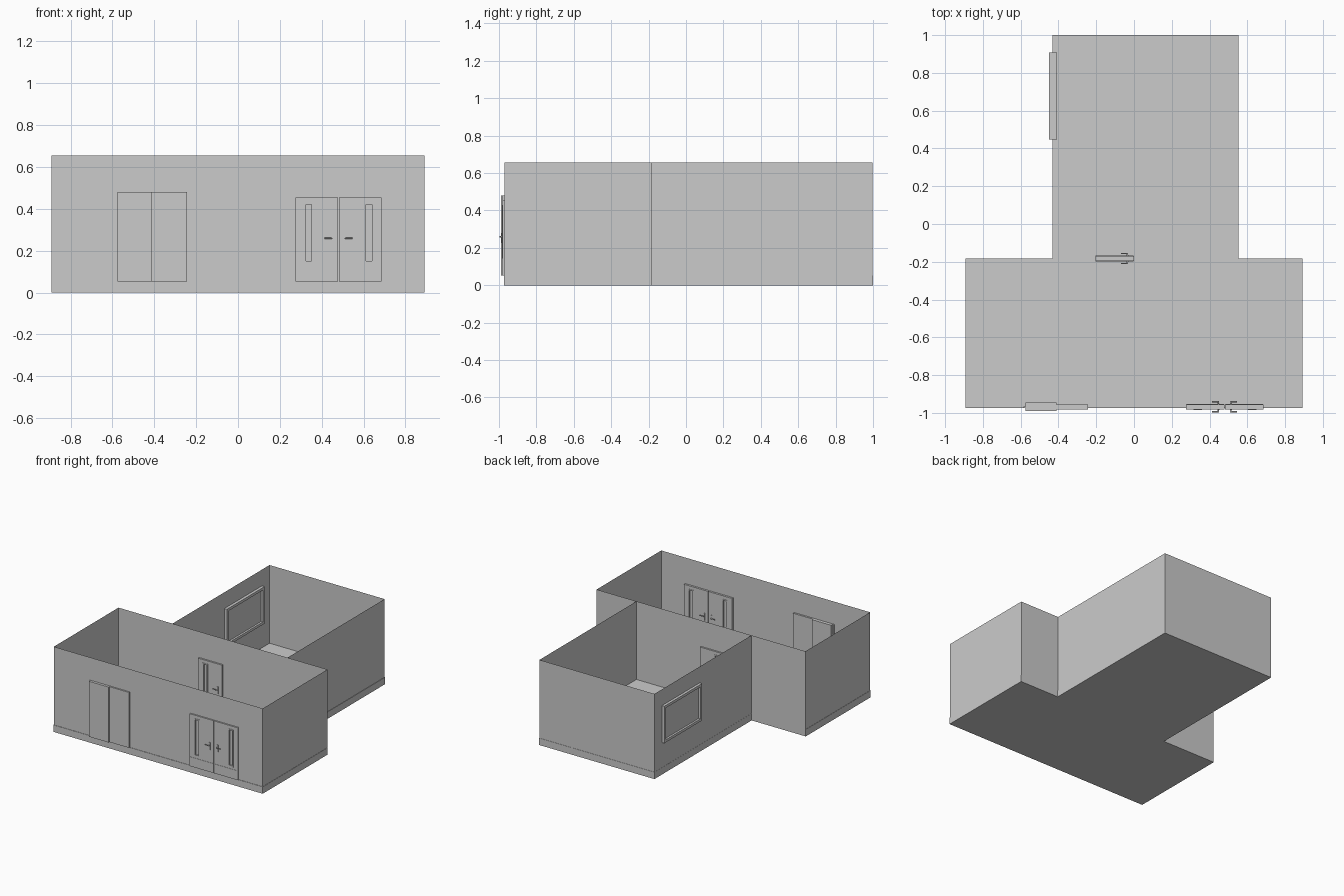
import bpy, bmesh, math
from mathutils import Matrix, Vector

if "Cube" in bpy.data.objects:
    bpy.data.objects.remove(bpy.data.objects["Cube"])

FLOOR, TOP = 0.053, 0.655
FRONT, MID, BACK = -0.97, -0.183, 0.998


def finish(name, bm):
    mesh = bpy.data.meshes.new(name)
    bm.to_mesh(mesh)
    bm.free()
    ob = bpy.data.objects.new(name, mesh)
    bpy.context.collection.objects.link(ob)
    return ob


def boxes(name, items):
    """One object from boxes given as (x0, x1, y0, y1, z0, z1)."""
    bm = bmesh.new()
    for x0, x1, y0, y1, z0, z1 in items:
        m = Matrix.Translation(((x0 + x1) / 2, (y0 + y1) / 2, (z0 + z1) / 2))
        m = m @ Matrix.Diagonal((x1 - x0, y1 - y0, z1 - z0, 1))
        bmesh.ops.create_cube(bm, size=1, matrix=m)
    return finish(name, bm)


def frame(a0, a1, z0, z1, w, y, t):
    """Four bars around a rectangle in the xz plane, t = half depth."""
    return [(a0, a0 + w, y - t, y + t, z0, z1),
            (a1 - w, a1, y - t, y + t, z0, z1),
            (a0 + w, a1 - w, y - t, y + t, z0, z0 + w),
            (a0 + w, a1 - w, y - t, y + t, z1 - w, z1)]


def walls(name, pts, closed):
    """Thin sheet walls standing on a line of floor points."""
    bm = bmesh.new()
    rows = [[bm.verts.new((x, y, z)) for x, y in pts] for z in (FLOOR, TOP)]
    n = len(pts)
    for i in range(n if closed else n - 1):
        j = (i + 1) % n
        bm.faces.new((rows[0][i], rows[0][j], rows[1][j], rows[1][i]))
    return finish(name, bm)


def handle(name, x, y, z, d):
    """Lever handles on both faces; d = direction the lever points."""
    bm = bmesh.new()

    def cyl(center, r, length, axis):
        rot = Vector((0, 0, 1)).rotation_difference(Vector(axis)).to_matrix().to_4x4()
        bmesh.ops.create_cone(bm, cap_ends=True, segments=12, radius1=r, radius2=r,
                              depth=length, matrix=Matrix.Translation(center) @ rot)

    for s in (-1, 1):
        plate = Matrix.Translation((x, y + s * 0.015, z)) @ Matrix.Diagonal((0.012, 0.006, 0.055, 1))
        bmesh.ops.create_cube(bm, size=1, matrix=plate)
        cyl((x, y + s * 0.02, z + 0.006), 0.004, 0.018, (0, 1, 0))
        cyl((x + d * 0.015, y + s * 0.0265, z + 0.006), 0.0035, 0.036, (1, 0, 0))
    return finish(name, bm)


def door(name, x0, x1, y, w0, w1, hx, d):
    """Door leaf with a narrow window (w0..w1), kick plate and lever."""
    z0, z1, v0, v1, t = FLOOR, 0.455, 0.142, 0.43, 0.013
    boxes(name + "_leaf", [(x0, w0, y - t, y + t, z0, z1),
                           (w1, x1, y - t, y + t, z0, z1),
                           (w0, w1, y - t, y + t, z0, v0),
                           (w0, w1, y - t, y + t, v1, z1)])
    boxes(name + "_window_trim", frame(w0, w1, v0, v1, 0.009, y, 0.016))
    boxes(name + "_glass", [(w0, w1, y - 0.004, y + 0.004, v0, v1)])
    boxes(name + "_kick_plate", [(x0 + 0.002, x1 - 0.002, y - 0.015, y + 0.015, z0, 0.125)])
    handle(name + "_handle", hx, y, 0.253, d)


# Floor slabs, whose edges form the low plinth
boxes("front_floor", [(-0.892, 0.892, FRONT - 0.003, MID, 0, FLOOR)])
boxes("back_floor", [(-0.431, 0.553, MID, BACK + 0.002, 0, FLOOR)])

# Room walls, open at the top
walls("front_room_walls", [(-0.89, FRONT), (0.89, FRONT), (0.89, MID), (-0.89, MID)], True)
walls("back_room_walls", [(0.55, MID), (0.55, BACK), (-0.43, BACK), (-0.43, MID)], False)

# Double entrance doors
y = FRONT + 0.002
door("left_entrance_door", 0.275, 0.478, y, 0.315, 0.36, 0.447, -1)
door("right_entrance_door", 0.482, 0.685, y, 0.603, 0.648, 0.513, 1)

# Single door between the rooms
door("inner_door", -0.205, 0.0, MID, -0.165, -0.12, -0.035, -1)

# Sliding door: thick pocket cover and thinner panel
boxes("sliding_door_cover", [(-0.575, -0.41, -0.99, -0.945, FLOOR, 0.48)])
boxes("sliding_door_panel", [(-0.41, -0.243, -0.981, -0.956, FLOOR, 0.48)])
boxes("sliding_door_edge", [(-0.585, -0.575, -0.975, -0.965, FLOOR + 0.01, 0.48)])

# Window in the left wall of the back room, built flat then turned
for part in (boxes("side_window_frame", frame(-0.23, 0.23, 0.245, 0.53, 0.02, 0, 0.021)),
             boxes("side_window_glass", [(-0.21, 0.21, -0.006, 0.006, 0.265, 0.51)])):
    part.rotation_euler.z = math.pi / 2
    part.location = (-0.429, 0.677, 0)
